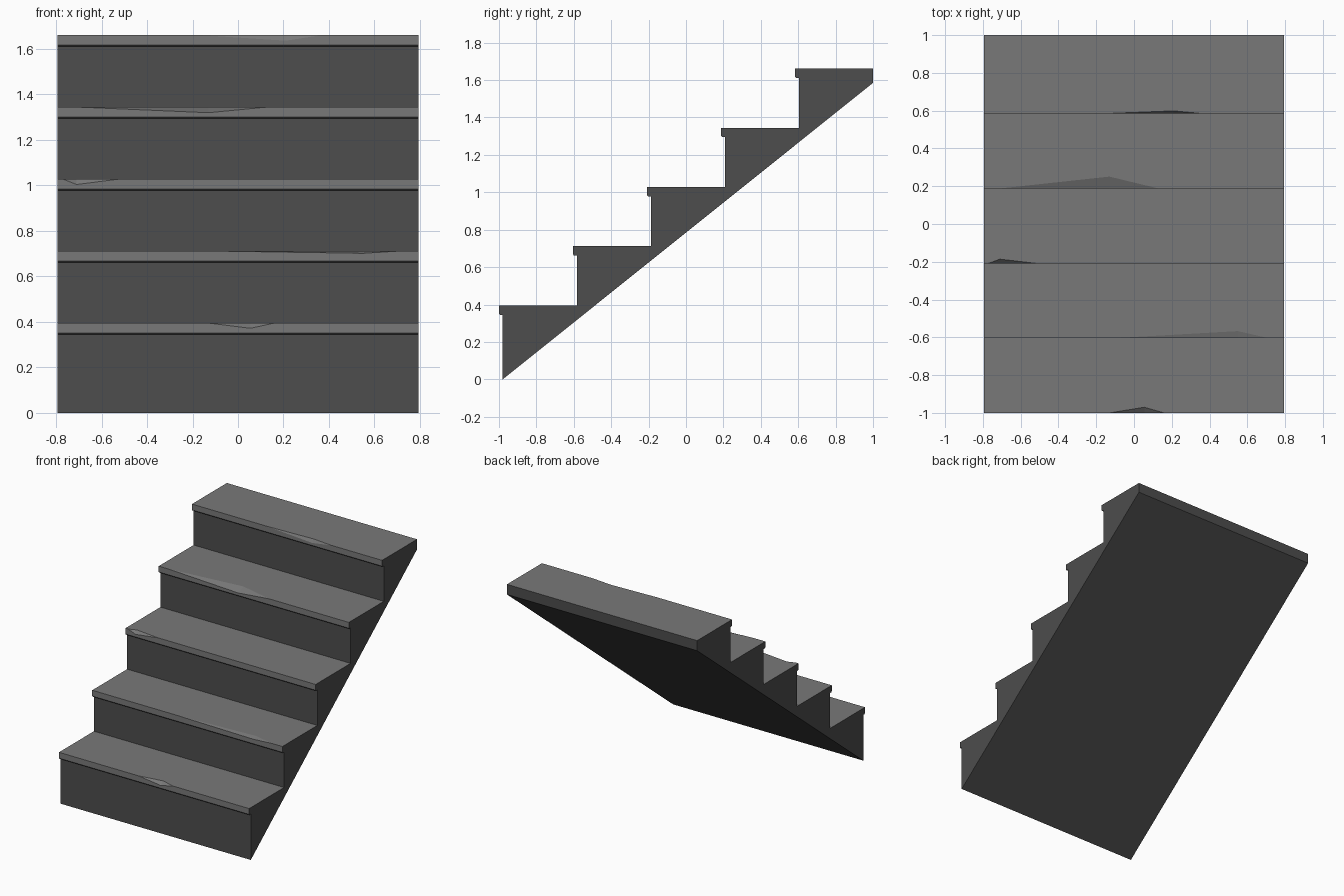
import bpy, bmesh

if "Cube" in bpy.data.objects:
    bpy.data.objects.remove(bpy.data.objects["Cube"])

W = 0.793            # half width
DEPTH, RISE = 0.396, 0.3166
TOP0 = 0.395         # height of the first tread
NOSE = 0.02          # nosing overhang
# chipped edges: left x, peak x, right x, depth into tread, depth down the nosing
CHIPS = [(-0.13, 0.055, 0.16, 0.030, 0.023),
         (-0.10, 0.55, 0.71, 0.037, 0.010),
         (-0.77, -0.71, -0.52, 0.022, 0.024),
         (-0.71, -0.13, 0.13, 0.063, 0.025),
         (-0.17, 0.21, 0.37, 0.015, 0.025)]


def material(name, v):
    m = bpy.data.materials.new(name)
    m.diffuse_color = (v, v, v, 1)
    m.use_nodes = True
    m.node_tree.nodes["Principled BSDF"].inputs["Base Color"].default_value = m.diffuse_color
    return m


bm = bmesh.new()
DARK, LIGHT = 0, 1


def pair(y, z):
    """Left and right vertex of one profile point."""
    return bm.verts.new((-W, y, z)), bm.verts.new((W, y, z))


def face(verts, mat):
    bm.faces.new(verts).material_index = mat


def strip(a, b, mat):
    face((a[0], a[1], b[1], b[0]), mat)


profile = [pair(-0.98, 0)]
for i, (xl, xp, xr, dy, dz) in enumerate(CHIPS):
    y, z = -1 + i * DEPTH, TOP0 + i * RISE
    last = i == len(CHIPS) - 1
    riser = profile[-1]
    under = pair(y + NOSE, z - 0.05)
    lip = pair(y + 0.005, z - 0.05)
    low = pair(y, z - 0.044)
    edge = pair(y, z)
    back = pair(1.0 if last else y + DEPTH + NOSE, z)
    # riser and underside of the nosing
    strip(riser, under, DARK)
    strip(under, lip, DARK)
    strip(lip, low, DARK)
    # nosing front and tread, notched by the chip
    a, b = bm.verts.new((xl, y, z)), bm.verts.new((xr, y, z))
    p, q = bm.verts.new((xp, y + dy, z)), bm.verts.new((xp, y, z - dz))
    face((low[0], low[1], edge[1], b, q, a, edge[0]), LIGHT)
    face((edge[0], a, p, b, edge[1], back[1], back[0]), LIGHT)
    face((a, q, p), LIGHT)
    face((q, b, p), LIGHT)
    profile += [under, lip, low, edge, back]

# back edge, sloping underside and the two sides
heel = pair(1.0, 1.585)
strip(profile[-1], heel, DARK)
strip(heel, profile[0], DARK)
profile.append(heel)
for s in (0, 1):
    face([v[s] for v in profile], DARK)
bmesh.ops.recalc_face_normals(bm, faces=bm.faces)

mesh = bpy.data.meshes.new("staircase")
bm.to_mesh(mesh)
bm.free()
mesh.materials.append(material("dark stone", 0.075))
mesh.materials.append(material("tread grey", 0.19))
obj = bpy.data.objects.new("staircase", mesh)
bpy.context.collection.objects.link(obj)
